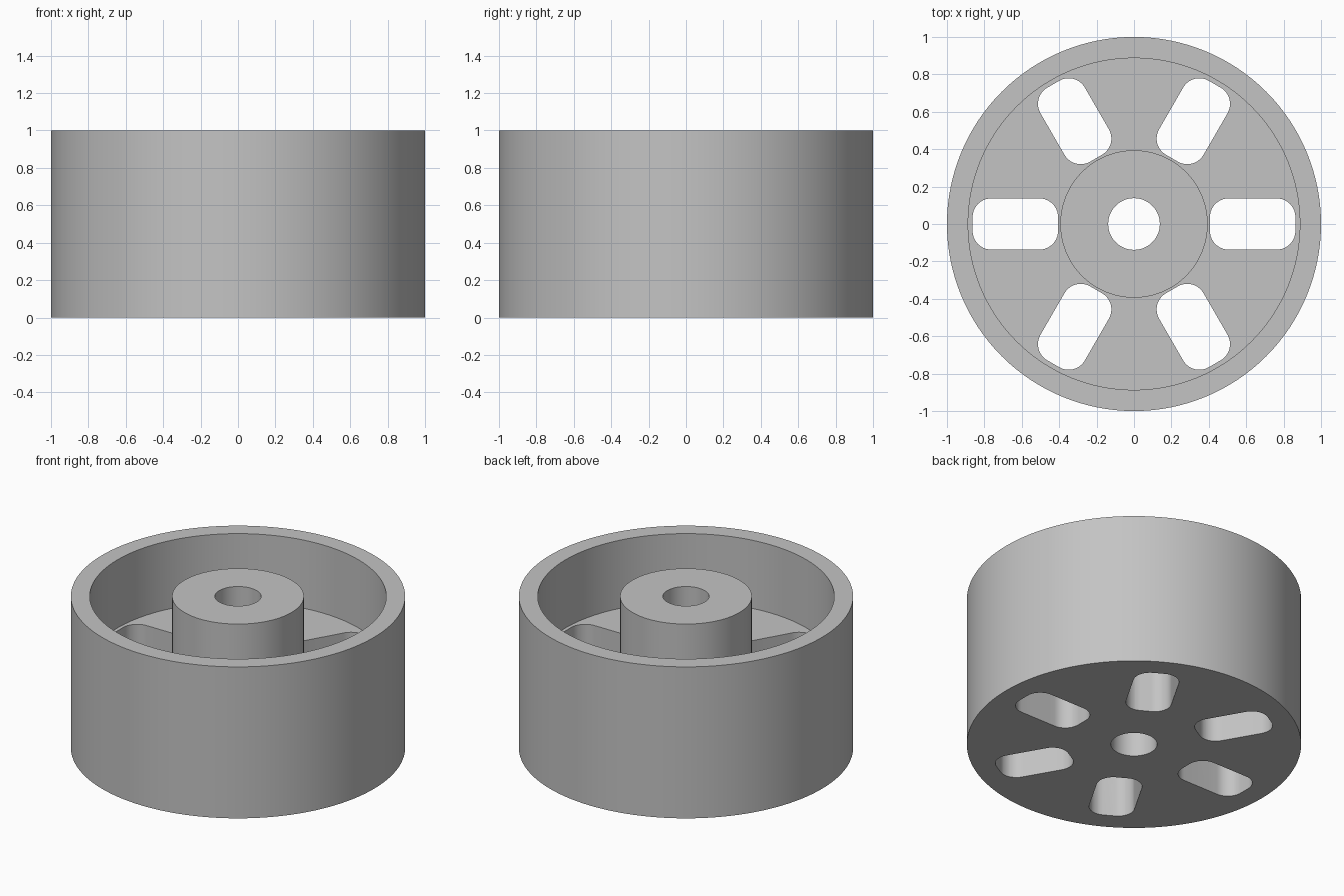
import bpy, bmesh, math
from mathutils import Matrix, Vector

cube = bpy.data.objects.get("Cube")
if cube:
    bpy.data.objects.remove(cube, do_unlink=True)

RIM_R, RIM_INNER_R = 1.0, 0.887
HUB_R, BORE_R = 0.394, 0.138
HEIGHT, WEB_TOP = 1.0, 0.55
SEGMENTS = 128

SLOT_IN, SLOT_OUT, SLOT_HALF, SLOT_CORNER = 0.406, 0.863, 0.137, 0.1
SLOT_COUNT = 6

grey = bpy.data.materials.new("plain grey")
grey.use_nodes = True
colour = (0.55, 0.55, 0.55, 1)
grey.diffuse_color = colour
grey.node_tree.nodes["Principled BSDF"].inputs["Base Color"].default_value = colour


def make_object(name, bm):
    bmesh.ops.recalc_face_normals(bm, faces=bm.faces)
    mesh = bpy.data.meshes.new(name)
    bm.to_mesh(mesh)
    bm.free()
    mesh.materials.append(grey)
    obj = bpy.data.objects.new(name, mesh)
    bpy.context.collection.objects.link(obj)
    return obj


# Wheel body: rim, web and hub turned from one closed profile
profile = [(BORE_R, 0), (RIM_R, 0), (RIM_R, HEIGHT), (RIM_INNER_R, HEIGHT),
           (RIM_INNER_R, WEB_TOP), (HUB_R, WEB_TOP), (HUB_R, HEIGHT), (BORE_R, HEIGHT)]
bm = bmesh.new()
verts = [bm.verts.new((r, 0, z)) for r, z in profile]
edges = [bm.edges.new((v, verts[i - 1])) for i, v in enumerate(verts)]
bmesh.ops.spin(bm, geom=verts + edges, cent=(0, 0, 0), axis=(0, 0, 1),
               angle=math.tau, steps=SEGMENTS, use_merge=True)
bmesh.ops.remove_doubles(bm, verts=bm.verts, dist=1e-5)
wheel = make_object("wheel_body", bm)


# Rounded slot outline along +x
def slot_outline(steps=10):
    mid = (SLOT_IN + SLOT_OUT) / 2
    dx = (SLOT_OUT - SLOT_IN) / 2 - SLOT_CORNER
    dy = SLOT_HALF - SLOT_CORNER
    points = []
    for quarter, (sx, sy) in enumerate([(1, 1), (-1, 1), (-1, -1), (1, -1)]):
        for k in range(steps + 1):
            a = (quarter + k / steps) * math.pi / 2
            points.append(Vector((mid + sx * dx + SLOT_CORNER * math.cos(a),
                                  sy * dy + SLOT_CORNER * math.sin(a), -0.1)))
    return points


# Ring of slot cutters
bm = bmesh.new()
for i in range(SLOT_COUNT):
    turn = Matrix.Rotation(math.tau * i / SLOT_COUNT, 3, 'Z')
    base = bm.faces.new([bm.verts.new(turn @ p) for p in slot_outline()])
    top = bmesh.ops.extrude_face_region(bm, geom=[base], use_keep_orig=True)
    moved = [g for g in top["geom"] if isinstance(g, bmesh.types.BMVert)]
    bmesh.ops.translate(bm, verts=moved, vec=(0, 0, WEB_TOP + 0.2))
cutter = make_object("slot_cutter", bm)
cutter.hide_render = True

# Cut the slots through the web
bpy.ops.object.select_all(action='DESELECT')
wheel.select_set(True)
bpy.context.view_layer.objects.active = wheel
cut = wheel.modifiers.new("slots", 'BOOLEAN')
cut.operation = 'DIFFERENCE'
cut.solver = 'EXACT'
cut.object = cutter
bpy.ops.object.modifier_apply(modifier=cut.name)
bpy.data.objects.remove(cutter, do_unlink=True)

bpy.ops.object.shade_smooth_by_angle(angle=math.radians(30))
